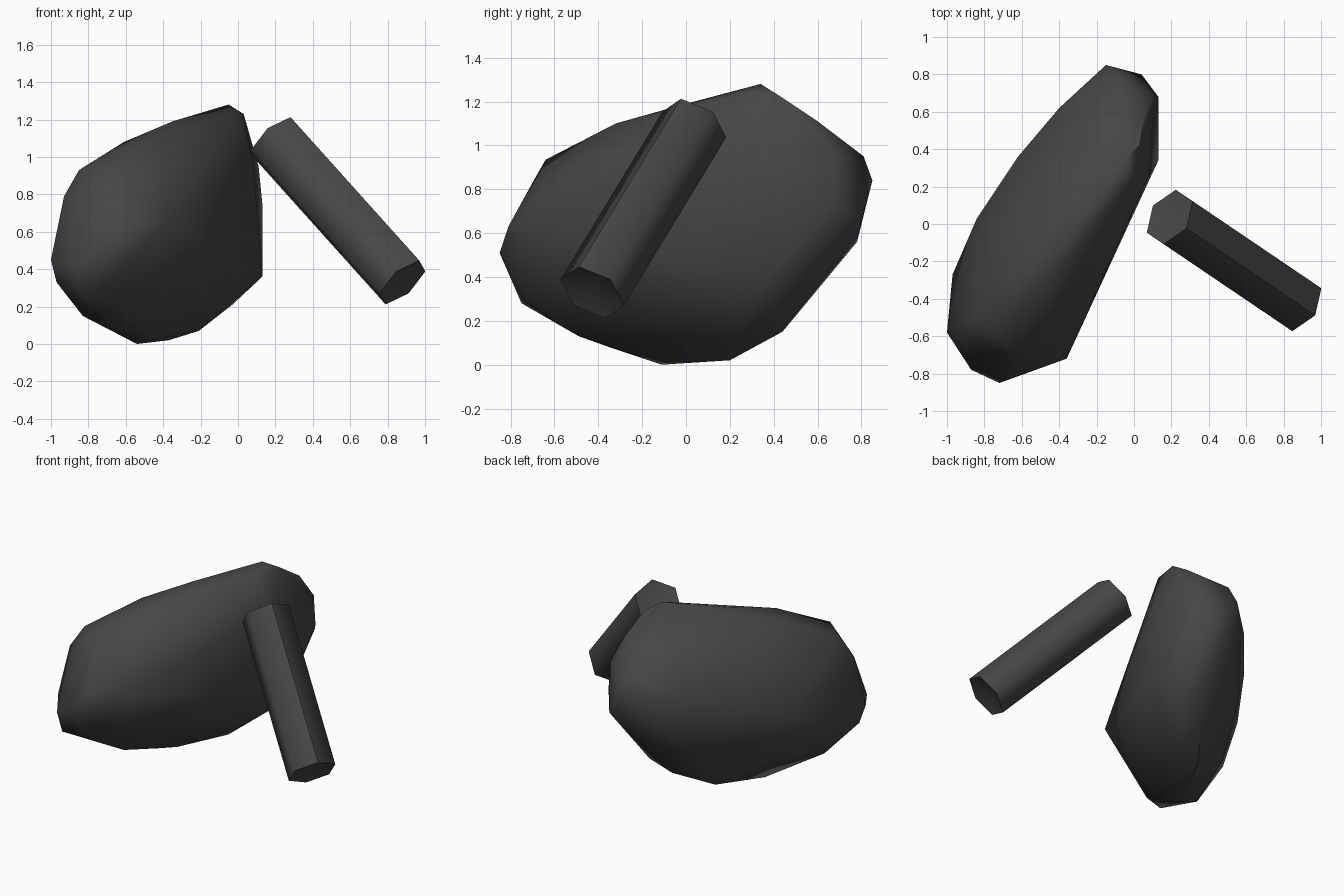
import bpy, bmesh, math
from mathutils import Vector

if "Cube" in bpy.data.objects:
    bpy.data.objects.remove(bpy.data.objects["Cube"])

dark = bpy.data.materials.new("dark_grey")
dark.diffuse_color = (0.062, 0.062, 0.062, 1)
dark.use_nodes = True
dark.node_tree.nodes["Principled BSDF"].inputs["Base Color"].default_value = dark.diffuse_color


def finish(name, bm):
    bmesh.ops.recalc_face_normals(bm, faces=bm.faces)
    me = bpy.data.meshes.new(name)
    bm.to_mesh(me)
    bm.free()
    me.materials.append(dark)
    ob = bpy.data.objects.new(name, me)
    bpy.context.collection.objects.link(ob)
    return ob


# Flint stone: a tilted flat pebble, built as the hull of its corner points
corners = [
    # upper rim
    (-.05, .34, 1.28), (-.35, 0, 1.19), (-.22, 0, 1.16), (-.48, -.32, 1.10),
    (-.61, -.2, 1.08), (-.68, -.64, .935), (-.85, -.5, .93), (-.93, -.55, .79),
    (-.68, -.7, .83), (0, .24, 1.23), (.08, .26, .97),
    # front left end
    (-.62, -.81, .63), (-.72, -.85, .51), (-.87, -.78, .42), (-.85, -.75, .28),
    (-1, -.58, .45), (-.97, -.55, .33), (-.72, -.73, .30), (-.36, -.72, .67),
    # bottom
    (-.83, -.36, .15), (-.66, -.35, .08), (-.55, -.49, .13), (-.54, -.11, 0),
    (-.42, -.08, .03), (-.37, .2, .02), (-.21, .19, .07), (-.2, .44, .15),
    (-.03, .45, .21),
    # back right end
    (.13, .34, .36), (.13, .68, .75), (-.12, .78, .56), (.04, .8, .65),
    (-.15, .85, .84), (-.11, .81, .95), (0, .74, .99), (.11, .69, .95),
    (.06, .6, 1.11), (.03, .42, 1.23),
    # back left side, bulging below
    (-.97, -.27, .42), (-.84, .03, .56), (-.62, .36, .70), (-.40, .62, .80),
    (-.55, .36, .40), (-.74, 0, .27), (-.35, .55, .40),
]
bm = bmesh.new()
for c in corners:
    bm.verts.new(c)
bmesh.ops.convex_hull(bm, input=bm.verts)
spare = [v for v in bm.verts if not v.link_faces]
bmesh.ops.delete(bm, geom=spare, context='VERTS')
stone = finish("flint_stone", bm)
bpy.context.view_layer.objects.active = stone
stone.select_set(True)
bpy.ops.object.shade_smooth_by_angle(angle=math.radians(50))

# Striker rod: six-sided bar with dented ends, leaning beside the stone
axis = Vector((.609, -.412, -.678)).normalized()
up = (Vector((0, 0, 1)) - axis * axis.z).normalized()
side = axis.cross(up)
centre = Vector((.535, -.195, .712))
half, radius, dent = .565, .16, .04

bm = bmesh.new()
rings, tips = [], []
for sign in (-1, 1):
    mid = centre + axis * half * sign
    rings.append([bm.verts.new(mid + radius * (up * math.cos(i * math.pi / 3)
                                               + side * math.sin(i * math.pi / 3)))
                  for i in range(6)])
    tips.append(bm.verts.new(mid - axis * dent * sign))
for i in range(6):
    j = (i + 1) % 6
    bm.faces.new((rings[0][i], rings[0][j], rings[1][j], rings[1][i]))
    for ring, tip in zip(rings, tips):
        bm.faces.new((ring[i], ring[j], tip))
for f in bm.faces:
    f.smooth = True
# Only the top ridge and the end rims stay sharp
for e in bm.edges:
    a, b = e.verts
    rim = any(a in r and b in r for r in rings)
    ridge = {a, b} == {rings[0][0], rings[1][0]}
    e.smooth = not (rim or ridge)
finish("striker_rod", bm)
